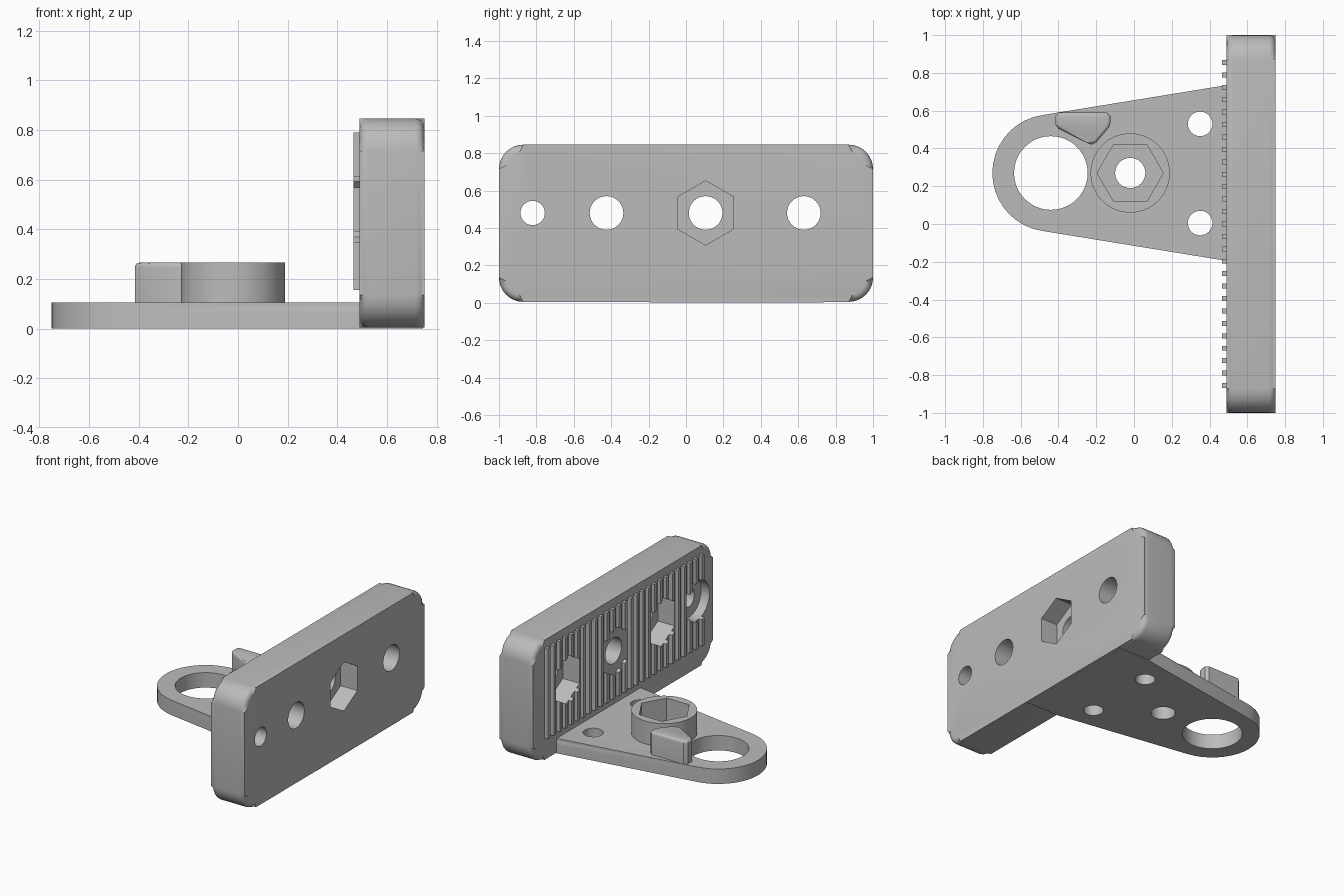
import bpy, bmesh
from math import sin, cos, pi, radians
from mathutils import Matrix, Vector

default = bpy.data.objects.get("Cube")
if default:
    bpy.data.objects.remove(default)

grey = bpy.data.materials.new("plain grey")
grey.use_nodes = True
grey.diffuse_color = (0.5, 0.5, 0.5, 1)
grey.node_tree.nodes["Principled BSDF"].inputs["Base Color"].default_value = (0.5, 0.5, 0.5, 1)

UP = Matrix.Identity(3)
# Profile (u, v) maps to (y, z), depth runs along +x
ALONG_X = Matrix(((0, 0, 1), (1, 0, 0), (0, 1, 0)))


def arc(cx, cy, r, start, end, steps):
    angles = [radians(start + (end - start) * i / steps) for i in range(steps + 1)]
    return [(cx + r * cos(a), cy + r * sin(a)) for a in angles]


def ring(cx, cy, r, sides, turn=0):
    return arc(cx, cy, r, turn, turn + 360, sides)[:-1]


def prism(name, outline, low, high, axis=UP, rim=0, both=False):
    """Extrude an outline, optionally rounding its top (or both) rims."""
    bm = bmesh.new()
    bottom = [bm.verts.new((u, v, low)) for u, v in outline]
    top = [bm.verts.new((u, v, high)) for u, v in outline]
    bm.faces.new(bottom[::-1])
    cap = bm.faces.new(top)
    n = len(outline)
    for i in range(n):
        j = (i + 1) % n
        bm.faces.new((bottom[i], bottom[j], top[j], top[i]))
    if rim:
        bm.faces.ensure_lookup_table()
        edges = list(cap.edges) + (list(bm.faces[0].edges) if both else [])
        bmesh.ops.bevel(bm, geom=edges, offset=rim, segments=4, profile=0.5, affect='EDGES')
    bm.transform(axis.to_4x4())
    bmesh.ops.recalc_face_normals(bm, faces=bm.faces)
    return make_object(name, bm)


def make_object(name, bm):
    mesh = bpy.data.meshes.new(name)
    bm.to_mesh(mesh)
    bm.free()
    mesh.materials.append(grey)
    obj = bpy.data.objects.new(name, mesh)
    bpy.context.collection.objects.link(obj)
    return obj


def select(obj):
    bpy.ops.object.select_all(action='DESELECT')
    obj.select_set(True)
    bpy.context.view_layer.objects.active = obj


def carve(obj, cutters):
    select(obj)
    for cutter in cutters:
        cutter.hide_render = True
        mod = obj.modifiers.new("cut", 'BOOLEAN')
        mod.operation = 'DIFFERENCE'
        mod.solver = 'EXACT'
        mod.object = cutter
        bpy.ops.object.modifier_apply(modifier=mod.name)


def smooth(obj):
    select(obj)
    bpy.ops.object.shade_smooth_by_angle(angle=radians(30))


# Upright plate with rounded corners
R = 0.13
LOW, HIGH, INNER, OUTER = 0.005, 0.845, 0.49, 0.75
outline = []
for cy, cz, start in ((1 - R, HIGH - R, 0), (R - 1, HIGH - R, 90),
                      (R - 1, LOW + R, 180), (1 - R, LOW + R, 270)):
    outline += arc(cy, cz, R, start, start + 90, 8)
plate = prism("upright_plate", outline, INNER, OUTER, ALONG_X, 0.035, True)

# Grip ribs on the inner face of the plate
bm = bmesh.new()
for i in range(27):
    y = -0.855 + 1.71 * i / 26
    box = Matrix.LocRotScale(Vector((0.4825, y, 0.4725)), None, Vector((0.035, 0.026, 0.635)))
    bmesh.ops.create_cube(bm, size=1, matrix=box)
ribs = make_object("grip_ribs", bm)

# Plate holes: through holes, inner nut pockets, counterbore, outer nut pocket
MID = 0.48
MIDDLE = 0.62
inner_cuts = [prism("nut_pocket_cutter", ring(y, MID, 0.172, 6, 30), 0.4, MIDDLE, ALONG_X)
              for y in (-0.425, 0.63)]
inner_cuts.append(prism("counterbore_cutter", ring(-0.82, MID, 0.14, 40), 0.4, 0.555, ALONG_X))
through = [prism("plate_hole_cutter", ring(y, MID, r, 32), 0.3, 0.9, ALONG_X)
           for y, r in ((-0.82, 0.065), (-0.425, 0.09), (0.105, 0.09), (0.63, 0.09))]
outer_pocket = prism("outer_pocket_cutter", ring(0.105, MID, 0.172, 6, 30), MIDDLE, 0.9, ALONG_X)
rib_gap = prism("rib_gap_cutter", ring(0.105, MID, 0.172, 6, 30), 0.4, 0.56, ALONG_X)
carve(plate, inner_cuts + through + [outer_pocket])
carve(ribs, inner_cuts + [rib_gap])

# Tapered foot with a round end
CY = 0.27
outline = arc(-0.44, CY, 0.31, 99, 261, 18)
outline += [(0.49, CY - 0.465), (0.745, CY - 0.465), (0.745, CY + 0.465), (0.49, CY + 0.465)]
foot = prism("tapered_foot", outline, 0, 0.105, UP, 0.045)
holes = [prism("foot_hole_cutter", ring(x, y, r, n), -0.1, 0.5)
         for x, y, r, n in ((-0.44, CY, 0.195, 48), (0.35, 0.53, 0.065, 32),
                            (0.35, 0.005, 0.065, 32), (-0.02, CY, 0.08, 32))]
carve(foot, holes)

# Round boss with a hexagonal nut pocket
boss = prism("nut_boss", ring(-0.02, CY, 0.21, 56), 0.09, 0.265)
nut = prism("boss_pocket_cutter", ring(-0.02, CY, 0.175, 6), 0.11, 0.4)
carve(boss, [nut, holes[-1]])

# Small three-sided stop beside the large hole
stop = prism("corner_stop", [(-0.415, 0.525), (-0.4, 0.505), (-0.25, 0.43), (-0.225, 0.42),
                             (-0.2, 0.432), (-0.13, 0.515), (-0.125, 0.535), (-0.125, 0.57),
                             (-0.145, 0.59), (-0.395, 0.59), (-0.415, 0.57)],
             0.09, 0.265, UP, 0.018)

for part in (plate, ribs, foot, boss, stop):
    smooth(part)
for cutter in inner_cuts + through + holes + [outer_pocket, rib_gap, nut]:
    bpy.data.objects.remove(cutter)
